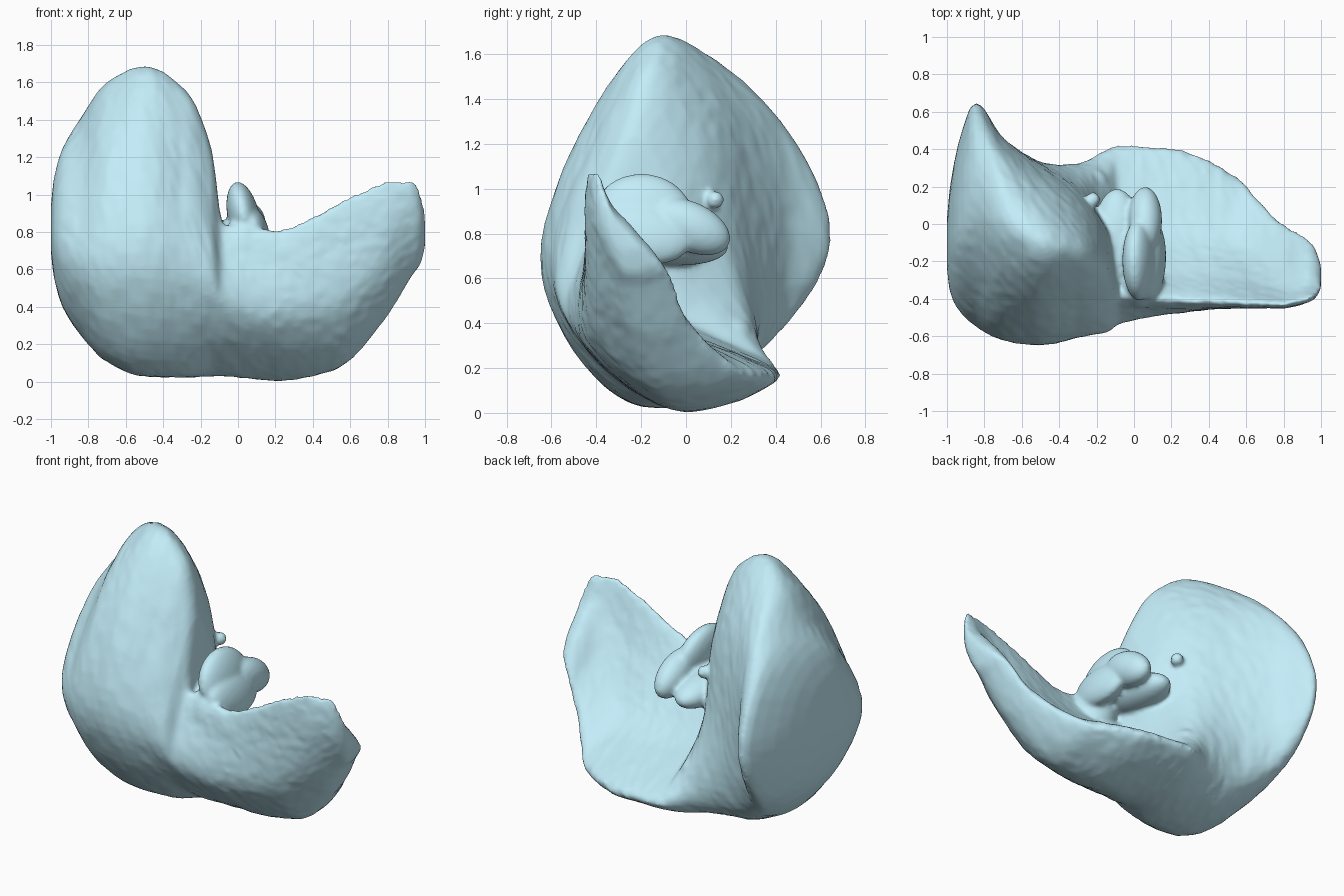
import bpy, bmesh, math, random
from mathutils import Vector, Matrix

if "Cube" in bpy.data.objects:
    bpy.data.objects.remove(bpy.data.objects["Cube"])

random.seed(4)

# Lobe cross-sections: x, then (y, z) of top, upper front, front, underside,
# back rim, hollow and (large lobe only) upper back
right_sections = [
    (-0.85, [(0.03, 1.39), (-0.38, 1.04), (-0.54, 0.62), (-0.22, 0.28), (0.40, 0.38), (0.65, 0.76), (0.44, 1.24)]),
    (-0.70, [(0.00, 1.60), (-0.40, 1.27), (-0.62, 0.62), (-0.28, 0.13), (0.30, 0.24), (0.46, 0.82), (0.34, 1.38)]),
    (-0.50, [(-0.10, 1.685), (-0.41, 1.36), (-0.645, 0.62), (-0.26, 0.05), (0.25, 0.16), (0.32, 0.80), (0.19, 1.40)]),
    (-0.28, [(-0.15, 1.56), (-0.40, 1.22), (-0.60, 0.58), (-0.22, 0.04), (0.31, 0.17), (0.19, 0.75), (0.08, 1.24)]),
    (-0.14, [(-0.23, 1.24), (-0.42, 0.97), (-0.57, 0.50), (-0.12, 0.04), (0.40, 0.17), (0.03, 0.57), (-0.06, 0.98)]),
]
left_sections = [
    (-0.08, [(-0.38, 0.84), (-0.46, 0.70), (-0.53, 0.42), (-0.10, 0.035), (0.42, 0.17), (-0.02, 0.42)]),
    (0.22, [(-0.41, 0.81), (-0.46, 0.62), (-0.455, 0.33), (-0.03, 0.008), (0.40, 0.16), (-0.04, 0.38)]),
    (0.52, [(-0.42, 0.945), (-0.45, 0.70), (-0.41, 0.36), (-0.10, 0.07), (0.27, 0.17), (-0.10, 0.41)]),
    (0.78, [(-0.43, 1.06), (-0.45, 0.85), (-0.38, 0.54), (-0.19, 0.33), (0.01, 0.39), (-0.20, 0.63)]),
    (0.93, [(-0.40, 1.07), (-0.42, 0.92), (-0.37, 0.73), (-0.25, 0.57), (-0.09, 0.62), (-0.23, 0.82)]),
]
# Thin lobe: upper back point lies halfway between hollow and top
for x, p in left_sections:
    p.append(((p[5][0] + p[0][0]) / 2 - 0.02, (p[5][1] + p[0][1]) / 2 - 0.01))


def closed_curve(points, steps):
    """Centripetal spline through a closed ring of points."""
    pts = [Vector(p) for p in points]
    n, out = len(pts), []
    for i in range(n):
        p = [pts[(i + k) % n] for k in (-1, 0, 1, 2)]
        t = [0.0]
        for a, b in zip(p, p[1:]):
            t.append(t[-1] + math.sqrt((b - a).length))

        def mix(a, b, ta, tb, u):
            return a.lerp(b, (u - ta) / (tb - ta))
        for s in range(steps):
            u = t[1] + (t[2] - t[1]) * s / steps
            a = [mix(p[k], p[k + 1], t[k], t[k + 1], u) for k in range(3)]
            b = [mix(a[k], a[k + 1], t[k], t[k + 2], u) for k in range(2)]
            out.append(mix(b[0], b[1], t[1], t[2], u))
    return out


def smooth_values(xs, vs, samples):
    """Monotone cubic through values, free of overshoot."""
    d = [(vs[i + 1] - vs[i]) / (xs[i + 1] - xs[i]) for i in range(len(xs) - 1)]
    m = [d[0]] + [2 * a * b / (a + b) if a * b > 0 else 0 for a, b in zip(d, d[1:])] + [d[-1]]
    out = []
    for x in samples:
        i = max(k for k in range(len(d)) if xs[k] <= x + 1e-9)
        h = xs[i + 1] - xs[i]
        t = (x - xs[i]) / h
        out.append((2 * t**3 - 3 * t * t + 1) * vs[i] + (t**3 - 2 * t * t + t) * h * m[i]
                   + (3 * t * t - 2 * t**3) * vs[i + 1] + (t**3 - t * t) * h * m[i + 1])
    return out


def shrink(ring, factor, shift=0.0):
    c = sum(ring, Vector((0, 0))) / len(ring)
    return [c + (p - c) * factor + Vector((shift, 0)) for p in ring]


# Both lobes lofted as one skin with rounded ends
rings = [(x, closed_curve(p, 10)) for x, p in right_sections + left_sections]
first, last = rings[0][1], rings[-1][1]
rings = ([(-1.0, shrink(first, 0.22, -0.16)), (-0.985, shrink(first, 0.46, -0.14)),
          (-0.94, shrink(first, 0.74, -0.07))]
         + rings + [(0.975, shrink(last, 0.75)), (1.0, shrink(last, 0.35))])
xs = [x for x, _ in rings]
samples = []
for a, b in zip(xs, xs[1:]):
    n = max(2, math.ceil((b - a) / 0.03))
    samples += [a + (b - a) * k / n for k in range(n)]
samples.append(xs[-1])

count = len(first)
columns = [(smooth_values(xs, [r[j].x for _, r in rings], samples),
            smooth_values(xs, [r[j].y for _, r in rings], samples)) for j in range(count)]
bm = bmesh.new()
grid = []
for i, x in enumerate(samples):
    row = []
    for j, (ys, zs) in enumerate(columns):
        # Ragged rim on the thin lobe, faint unevenness elsewhere
        rim = x > 0.1 and (j < 2 or j > count - 2 or 38 < j < 42)
        r = 0.011 if rim else 0.004
        row.append(bm.verts.new((x, ys[i] + random.uniform(-r, r),
                                 max(0.0, zs[i] + random.uniform(-r, r)))))
    grid.append(row)
for a, b in zip(grid, grid[1:]):
    for j in range(count):
        k = (j + 1) % count
        bm.faces.new((a[j], a[k], b[k], b[j]))
bm.faces.new(grid[0])
bm.faces.new(grid[-1])


def blob(centre, radii, tilt=0.0, lean=0.0):
    """Soft ellipsoid added to the skin, tilted about x and leaned about y."""
    rot = Matrix.Rotation(math.radians(lean), 4, 'Y') @ Matrix.Rotation(math.radians(tilt), 4, 'X')
    bmesh.ops.create_icosphere(bm, subdivisions=4, radius=1,
                               matrix=Matrix.Translation(centre) @ rot @ Matrix.Diagonal((*radii, 1)))


# Small rear lobe in the notch: crest, flank, pointed tail, bridge and root
blob((0.03, -0.19, 0.88), (0.085, 0.22, 0.19), -8, -12)
blob((0.09, -0.19, 0.80), (0.075, 0.22, 0.14), -10, -15)
blob((0.06, 0.02, 0.83), (0.09, 0.19, 0.11), -25)
blob((-0.09, -0.08, 0.76), (0.13, 0.27, 0.10), -5)
blob((0.03, -0.32, 0.70), (0.13, 0.13, 0.18))
# Bladder under the hollow and vessel stub on the inner face
blob((-0.22, 0.20, 0.34), (0.09, 0.10, 0.09), 25)
blob((-0.22, 0.13, 0.95), (0.04, 0.04, 0.04))

bmesh.ops.recalc_face_normals(bm, faces=bm.faces[:])
mesh = bpy.data.meshes.new("organ_body")
bm.to_mesh(mesh)
bm.free()
body = bpy.data.objects.new("organ_body", mesh)
bpy.context.collection.objects.link(body)

# Fuse all volumes into one skin and soften the joins
fuse = body.modifiers.new("fuse", 'REMESH')
fuse.mode = 'VOXEL'
fuse.voxel_size = 0.014
fuse.use_smooth_shade = True
soften = body.modifiers.new("soften", 'SMOOTH')
soften.factor = 0.5
soften.iterations = 5

mat = bpy.data.materials.new("pale_blue")
mat.diffuse_color = (0.55, 0.85, 0.95, 1)
mat.use_nodes = True
mat.node_tree.nodes["Principled BSDF"].inputs["Base Color"].default_value = mat.diffuse_color
mesh.materials.append(mat)
